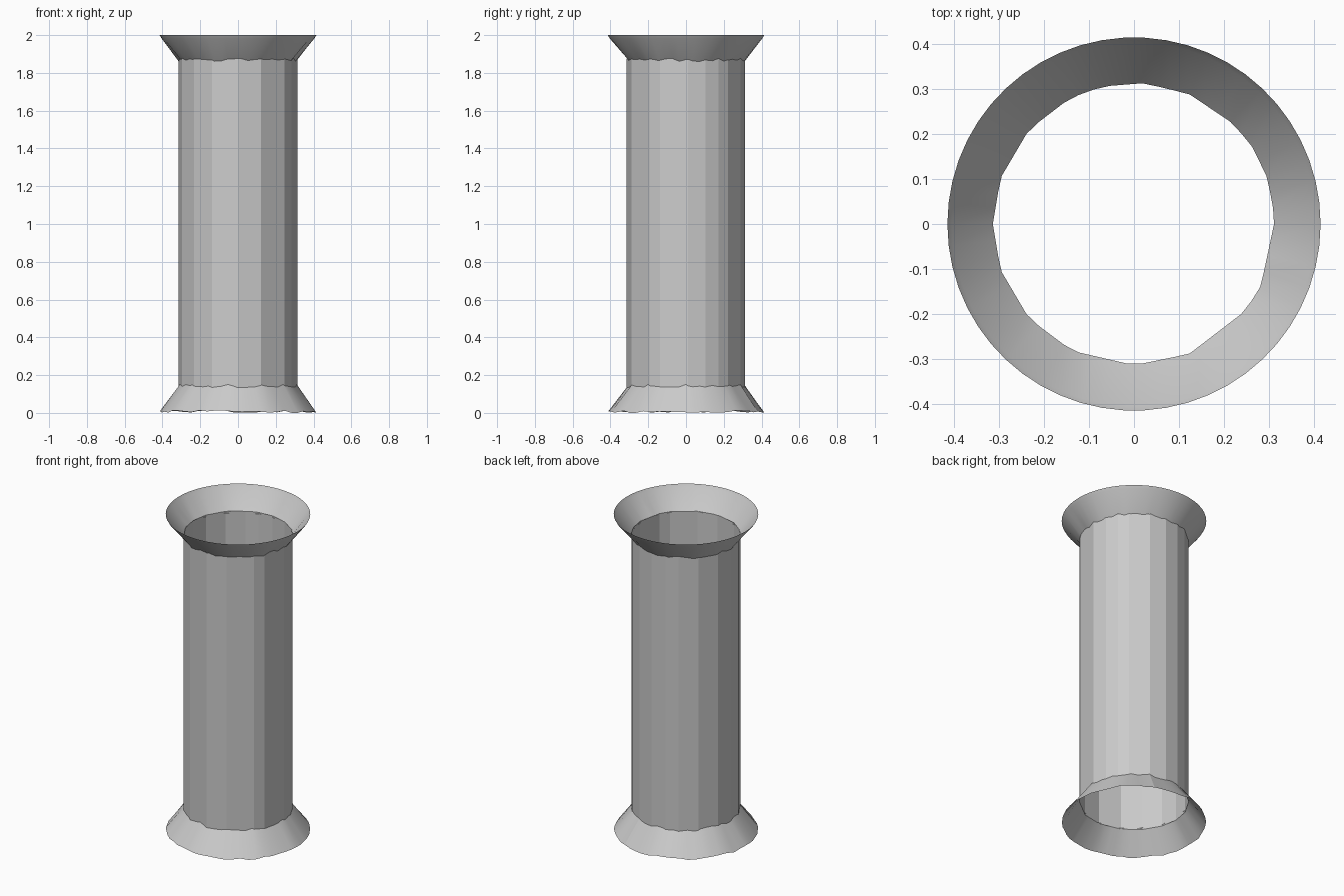
import bpy
import bmesh
import random
from math import cos, sin, radians, pi, tau

if "Cube" in bpy.data.objects:
    bpy.data.objects.remove(bpy.data.objects["Cube"])
random.seed(4)

grey = bpy.data.materials.new("light grey")
grey.use_nodes = True
grey.diffuse_color = (0.6, 0.6, 0.6, 1)
grey.node_tree.nodes["Principled BSDF"].inputs["Base Color"].default_value = grey.diffuse_color

# Uneven facet corners of the shaft, in degrees
CORNERS = [radians(a) for a in (2, 19, 33, 45, 67, 86, 103, 117, 138, 161, 180,
                                199, 222, 244, 270, 293, 322, 334)]
SHAFT_R = 0.314
SIDES = 54


def facet_radius(angle):
    """Distance from the axis to the faceted shaft wall."""
    for i, a in enumerate(CORNERS):
        b = CORNERS[i + 1] if i + 1 < len(CORNERS) else CORNERS[0] + tau
        t = angle if angle >= CORNERS[0] else angle + tau
        if a <= t <= b:
            return SHAFT_R * cos((b - a) / 2) / cos(t - (a + b) / 2)
    return SHAFT_R


def open_tube(name, rings):
    """Join rings of points, listed from bottom to top, into an open shell."""
    bm = bmesh.new()
    loops = [[bm.verts.new(p) for p in ring] for ring in rings]
    for low, high in zip(loops, loops[1:]):
        n = len(low)
        for i in range(n):
            j = (i + 1) % n
            bm.faces.new((low[i], low[j], high[j], high[i]))
    mesh = bpy.data.meshes.new(name)
    bm.to_mesh(mesh)
    bm.free()
    mesh.materials.append(grey)
    obj = bpy.data.objects.new(name, mesh)
    bpy.context.collection.objects.link(obj)
    return obj


def round_ring(radius, z, rough=0.0):
    angles = [tau * i / SIDES for i in range(SIDES)]
    return [(radius * cos(a), radius * sin(a), z + random.uniform(0, rough))
            for a in angles]


def neck_ring(z, rough):
    angles = [tau * i / SIDES for i in range(SIDES)]
    return [(facet_radius(a) * cos(a), facet_radius(a) * sin(a),
             z + random.uniform(-rough, rough)) for a in angles]


# Faceted shaft
shaft = open_tube("shaft", [[(SHAFT_R * cos(a), SHAFT_R * sin(a), z) for a in CORNERS]
                            for z in (0.135, 1.875)])

# Flared collars, with a thin lip around the top one
base = open_tube("base_flare", [round_ring(0.413, 0, 0.014), neck_ring(0.143, 0.008)])
top = open_tube("top_flare", [neck_ring(1.868, 0.008), round_ring(0.405, 1.983),
                              round_ring(0.415, 2.0)])

# Smooth the flares around, keep the shaft facets flat
for flare in (base, top):
    bpy.ops.object.select_all(action='DESELECT')
    flare.select_set(True)
    bpy.context.view_layer.objects.active = flare
    bpy.ops.object.shade_smooth_by_angle(angle=pi / 9)
